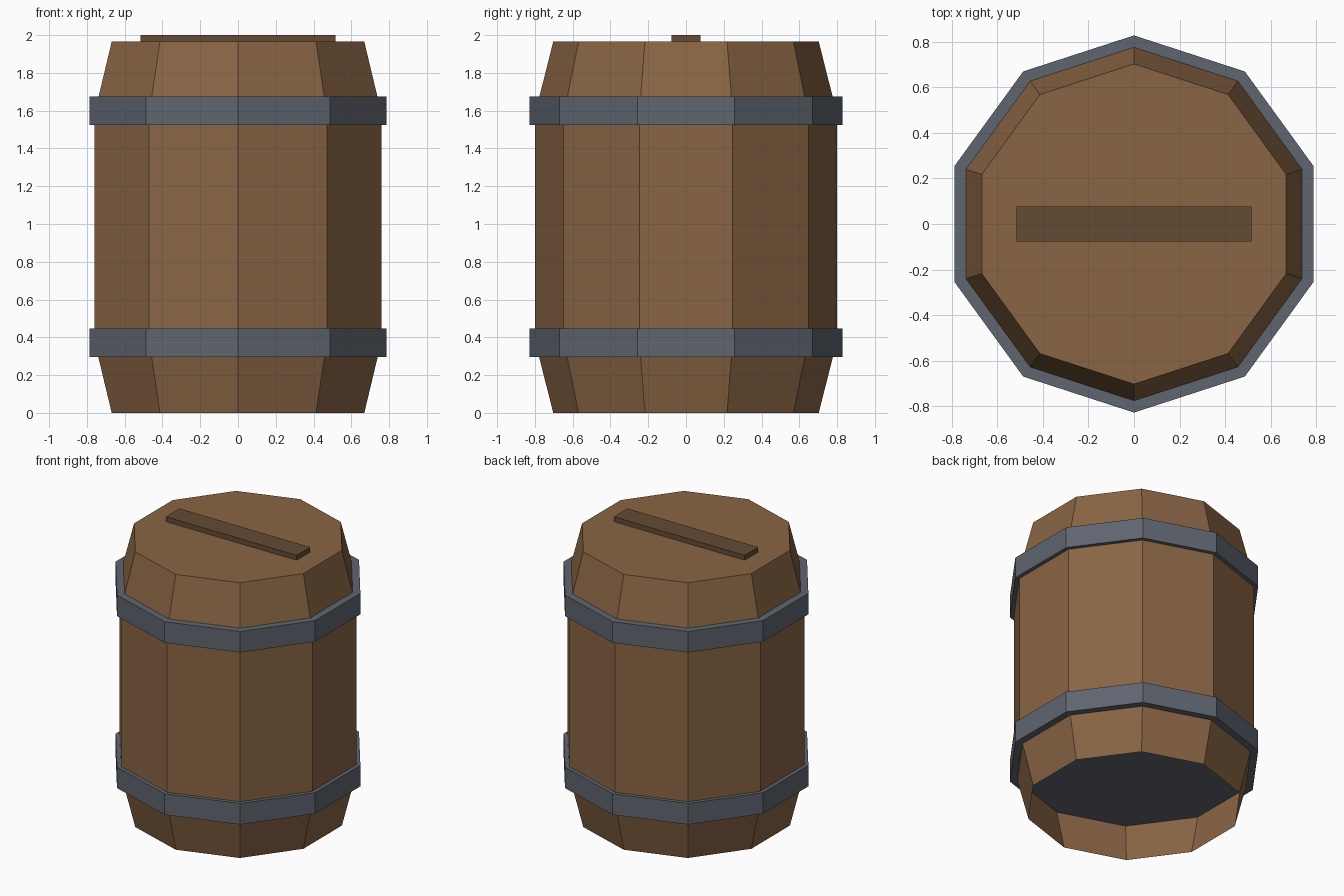
import bpy, bmesh, math

if "Cube" in bpy.data.objects:
    bpy.data.objects.remove(bpy.data.objects["Cube"])

SIDES = 10


def material(name, rgb):
    m = bpy.data.materials.new(name)
    m.diffuse_color = (*rgb, 1.0)
    m.use_nodes = True
    m.node_tree.nodes["Principled BSDF"].inputs["Base Color"].default_value = m.diffuse_color
    return m


WOOD = material("barrel wood", (0.25, 0.13, 0.058))
IRON = material("hoop iron", (0.115, 0.128, 0.16))
DARK = material("dark wood", (0.125, 0.07, 0.033))


def finish(name, bm, mat):
    me = bpy.data.meshes.new(name)
    bm.to_mesh(me)
    bm.free()
    me.materials.append(mat)
    ob = bpy.data.objects.new(name, me)
    bpy.context.collection.objects.link(ob)
    return ob


def lathe(name, profile, mat, cap_bottom=True):
    """Stack ten-sided rings of (radius, z), a corner pointing to +y, and skin them."""
    bm = bmesh.new()
    rings = []
    for r, z in profile:
        angles = [math.pi / 2 + i * math.tau / SIDES for i in range(SIDES)]
        rings.append([bm.verts.new((r * math.cos(a), r * math.sin(a), z)) for a in angles])
    for lo, hi in zip(rings, rings[1:]):
        for i in range(SIDES):
            j = (i + 1) % SIDES
            bm.faces.new((lo[i], lo[j], hi[j], hi[i]))
    bm.faces.new(rings[-1])
    if cap_bottom:
        bm.faces.new(rings[0][::-1])
    return finish(name, bm, mat)


# Barrel shell with closed lid and open underside
lathe("barrel_body", [(0.703, 0), (0.80, 0.385), (0.80, 1.58), (0.703, 1.965)],
      WOOD, cap_bottom=False)

# Hoops are solid discs; the lower one closes the hollow base
for name, z in (("lower_hoop", 0.297), ("upper_hoop", 1.525)):
    lathe(name, [(0.828, z), (0.828, z + 0.15)], IRON)

# Flat batten across the lid
bm = bmesh.new()
bmesh.ops.create_cube(bm, size=1)
bmesh.ops.scale(bm, vec=(1.032, 0.154, 0.05), verts=bm.verts)
bmesh.ops.translate(bm, vec=(0, 0, 1.975), verts=bm.verts)
finish("lid_batten", bm, DARK)
